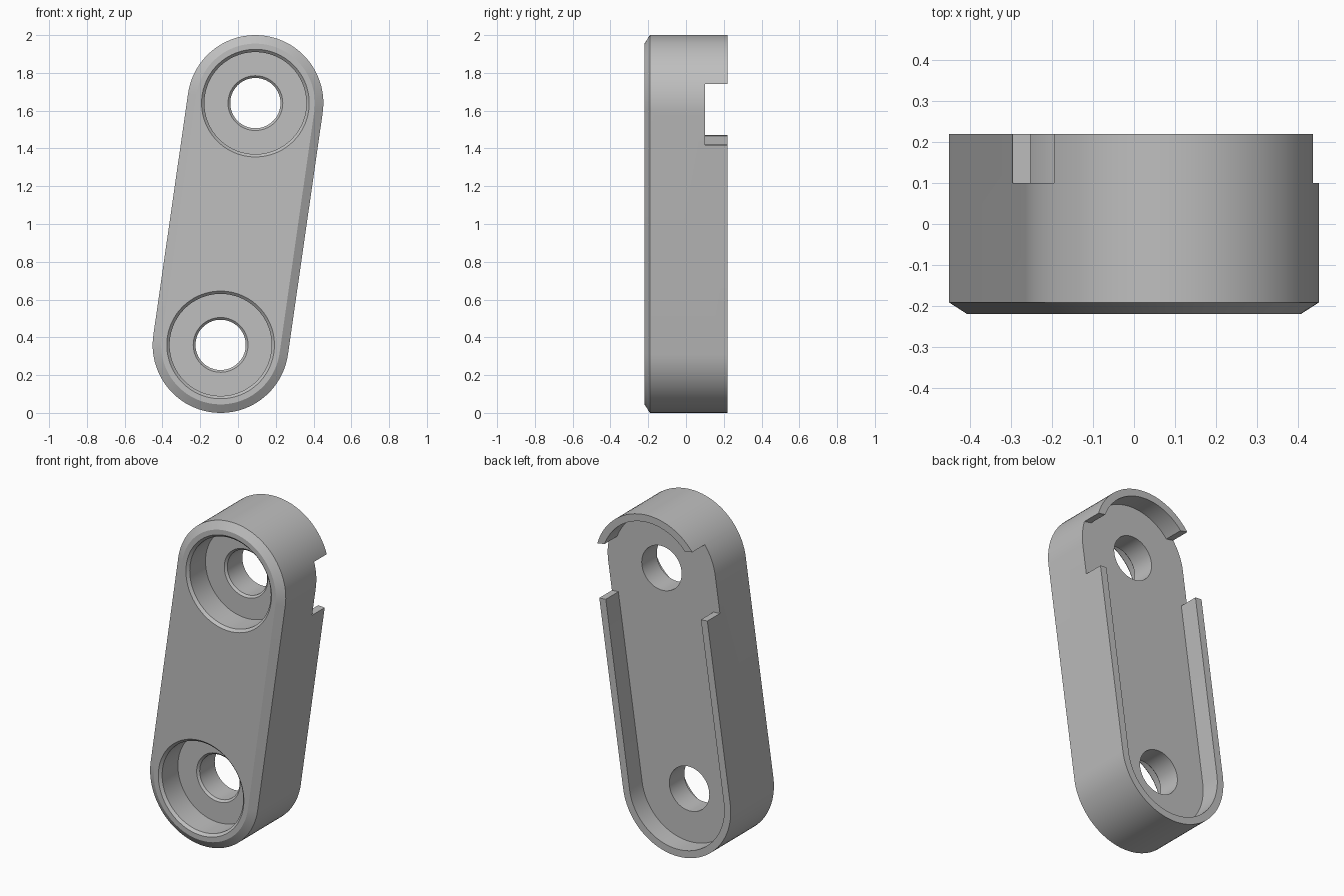
import bpy, bmesh, math
from mathutils import Vector

if "Cube" in bpy.data.objects:
    bpy.data.objects.remove(bpy.data.objects["Cube"])

TOP = Vector((0.092, 1.64))
LOW = Vector((-0.092, 0.36))
FRONT, BACK, FLOOR = -0.22, 0.22, 0.10
RADIUS, WALL = 0.36, 0.043
STEPS = 48

gray = bpy.data.materials.new("plain gray")
gray.use_nodes = True
gray.diffuse_color = (0.52, 0.52, 0.52, 1)
gray.node_tree.nodes["Principled BSDF"].inputs["Base Color"].default_value = gray.diffuse_color


def slot(r):
    """Outline of the tilted slot: two half circles joined by straight sides."""
    tilt = math.atan2(TOP.y - LOW.y, TOP.x - LOW.x) - math.pi / 2
    pts = []
    for centre, start in ((TOP, 0), (LOW, math.pi)):
        for i in range(STEPS + 1):
            a = tilt + start + math.pi * i / STEPS
            pts.append(centre + r * Vector((math.cos(a), math.sin(a))))
    return pts


def circle(centre, r):
    n = STEPS * 2
    return [centre + r * Vector((math.cos(math.tau * i / n), math.sin(math.tau * i / n)))
            for i in range(n)]


def loft(name, sections):
    """Solid through matching outlines, each given with its depth y."""
    bm = bmesh.new()
    rings = [[bm.verts.new((p[0], y, p[1])) for p in pts] for pts, y in sections]
    for a, b in zip(rings, rings[1:]):
        for i in range(len(a)):
            j = (i + 1) % len(a)
            bm.faces.new((a[i], a[j], b[j], b[i]))
    bm.faces.new(rings[0])
    bm.faces.new(rings[-1])
    bmesh.ops.recalc_face_normals(bm, faces=bm.faces)
    mesh = bpy.data.meshes.new(name)
    bm.to_mesh(mesh)
    bm.free()
    obj = bpy.data.objects.new(name, mesh)
    mesh.materials.append(gray)
    bpy.context.collection.objects.link(obj)
    return obj


def carve(body, cutter):
    cutter.hide_render = True
    mod = body.modifiers.new("carve", "BOOLEAN")
    mod.operation, mod.solver, mod.object = "DIFFERENCE", "EXACT", cutter
    bpy.context.view_layer.objects.active = body
    bpy.ops.object.modifier_apply(modifier=mod.name)
    bpy.data.objects.remove(cutter)


# Link body with a bevelled front edge
body = loft("link_body", [(slot(RADIUS - 0.045), FRONT), (slot(RADIUS), FRONT + 0.029),
                          (slot(RADIUS), BACK)])

# Shallow recess in the back, leaving a thin rim
carve(body, loft("back_recess", [(slot(RADIUS - WALL), FLOOR), (slot(RADIUS - WALL), BACK + 0.1)]))

# Gap through both sides of the rim
def line(x, a, b):
    return Vector((x, a[1] + (b[1] - a[1]) * (x - a[0]) / (b[0] - a[0])))

lower = (-0.297, 1.47), (0.423, 1.417)
upper = (-0.195, 1.857), (0.438, 1.742)
gap = [line(-0.7, *lower), line(0.7, *lower), line(0.7, *upper), line(-0.7, *upper)]
carve(body, loft("rim_gap", [(gap, FLOOR), (gap, BACK + 0.1)]))

# Stepped bolt holes with small bevels
steps = [(0.305, FRONT - 0.02), (0.27, FRONT + 0.015), (0.27, -0.055),
         (0.145, -0.055), (0.133, -0.043), (0.133, 0.16)]
for centre in (TOP, LOW):
    carve(body, loft("bolt_hole", [(circle(centre, r), y) for r, y in steps]))

# Smooth curves, crisp edges
bpy.ops.object.select_all(action="DESELECT")
body.select_set(True)
bpy.context.view_layer.objects.active = body
bpy.ops.object.shade_smooth_by_angle(angle=math.radians(25))
